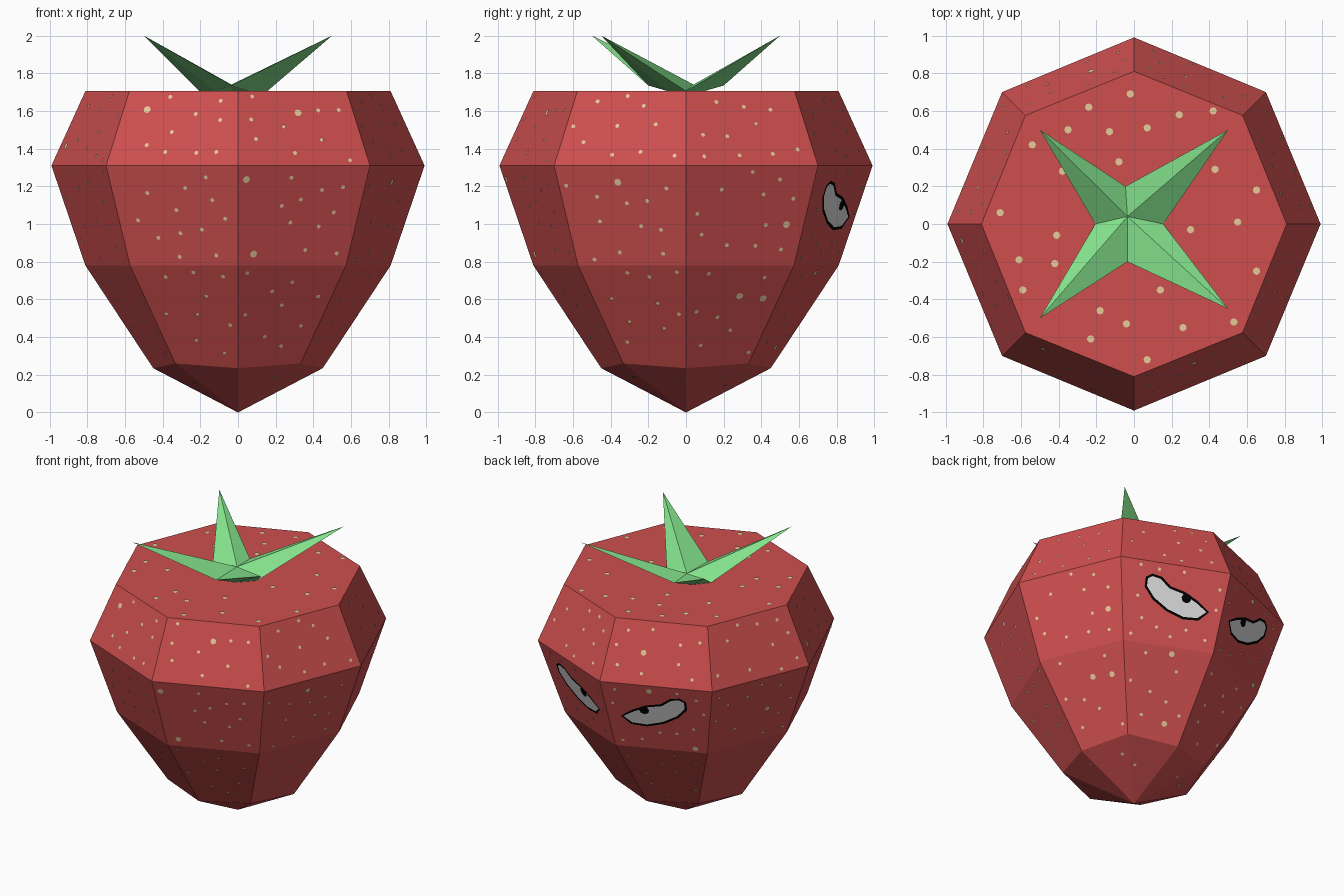
import bpy
import bmesh
import random
from math import cos, sin, tau
from mathutils import Vector

random.seed(4)
cube = bpy.data.objects.get("Cube")
if cube:
    bpy.data.objects.remove(cube)


def material(name, rgb):
    mat = bpy.data.materials.new(name)
    mat.use_nodes = True
    color = (*rgb, 1)
    mat.diffuse_color = color
    bsdf = next(n for n in mat.node_tree.nodes if n.type == "BSDF_PRINCIPLED")
    bsdf.inputs["Base Color"].default_value = color
    return mat


RED = material("berry red", (.62, .078, .078))
GREEN = material("leaf green", (.23, .76, .26))
TAN = material("seed tan", (.78, .6, .32))
WHITE = material("eye white", (.7, .7, .7))
BLACK = material("eye black", (0, 0, 0))


def finish(bm, name, *mats):
    mesh = bpy.data.meshes.new(name)
    bm.to_mesh(mesh)
    bm.free()
    for mat in mats:
        mesh.materials.append(mat)
    obj = bpy.data.objects.new(name, mesh)
    bpy.context.collection.objects.link(obj)
    return obj


# Fruit profile: radius and height on the axis points and on the diagonals
SIDES = 8
TOP = 1.705
PROFILE = [((.81, TOP), (.815, TOP)), ((.99, 1.31), (.99, 1.31)),
           ((.81, .78), (.81, .78)), ((.45, .235), (.47, .26))]
rings = []
for pair in PROFILE:
    ring = []
    for i in range(SIDES):
        r, z = pair[i % 2]
        a = tau * i / SIDES
        ring.append(Vector((r * cos(a), r * sin(a), z)))
    rings.append(ring)
rings.append([Vector((0, 0, 0))] * SIDES)

# Faceted fruit body
bm = bmesh.new()
verts = [[bm.verts.new(p) for p in ring] for ring in rings[:-1]]
tip = bm.verts.new((0, 0, 0))
bm.faces.new(verts[0])
for i in range(SIDES):
    j = (i + 1) % SIDES
    for upper, lower in zip(verts, verts[1:]):
        bm.faces.new((upper[i], lower[i], lower[j], upper[j]))
    bm.faces.new((verts[-1][i], tip, verts[-1][j]))
bmesh.ops.recalc_face_normals(bm, faces=bm.faces)
finish(bm, "fruit_body", RED)


def on_facet(tier, side, u, v):
    """Point and outward normal on a side facet; u runs around, v runs down."""
    j = (side + 1) % SIDES
    a, b = rings[tier][side], rings[tier][j]
    c, d = rings[tier + 1][side], rings[tier + 1][j]
    point = a.lerp(b, u).lerp(c.lerp(d, u), v)
    normal = ((c + d) - (a + b)).cross(b - a).normalized()
    return point, normal


def disc(bm, point, normal, radius, lift=.006):
    """Thin flat octagon lying on a surface."""
    turn = normal.to_track_quat("Z", "Y")
    ring = [turn @ Vector((cos(tau * k / 8), sin(tau * k / 8), 0)) * radius
            for k in range(8)]
    return bm.faces.new([bm.verts.new(point + normal * lift + p) for p in ring])


# Seeds on the flat top, in hundredths
TOP_SEEDS = [(-24, 62), (-2, 69), (24, 58), (42, 60), (-35, 50), (-13, 49), (7, 51),
             (-54, 42), (-38, 28), (-8, 33), (43, 29), (65, 18), (-71, 6), (-41, -6),
             (30, -3), (55, 1), (-61, -19), (-42, -21), (65, -25), (-59, -35),
             (14, -35), (-18, -46), (-4, -53), (26, -55), (53, -52), (-23, -61), (7, -72)]
bm = bmesh.new()
for x, y in TOP_SEEDS:
    disc(bm, Vector((x / 100, y / 100, TOP)), Vector((0, 0, 1)), .02)

# Seeds scattered over the side facets, kept apart and clear of the eyes
for side in range(SIDES):
    for tier, count in enumerate((10, 12, 9, 1)):
        placed = []
        for attempt in range(200):
            u, v = random.uniform(.06, .94), random.uniform(.06, .94)
            if tier == 3:
                v *= .5
            away = 1 - u if side == 1 else u
            if tier == 1 and side in (1, 2) and .08 < away < .84 and .1 < v < .7:
                continue
            point, normal = on_facet(tier, side, u, v)
            if len(placed) < count and all((point - q).length > .11 for q in placed):
                placed.append(point)
                disc(bm, point, normal, .02 if random.random() < .06 else .0115)
finish(bm, "seeds", TAN)

# Slanted eyes on the two back facets: distance from the back edge, then depth
EYE = [(.13, .51), (.25, .4), (.39, .31), (.53, .27), (.62, .17), (.71, .15),
       (.77, .2), (.78, .32), (.7, .46), (.55, .58), (.38, .645), (.22, .63)]
for name, side in (("left", 1), ("right", 2)):
    def place(away, v):
        return on_facet(1, side, 1 - away if side == 1 else away, v)

    bm = bmesh.new()
    normal = place(0, 0)[1]
    outline = [bm.verts.new(place(*p)[0] + normal * .005) for p in EYE]
    white = bm.faces.new(outline)
    bm.normal_update()
    if white.normal.dot(normal) < 0:
        white.normal_flip()
    rim = bmesh.ops.inset_individual(bm, faces=[white], thickness=.017)
    for face in rim["faces"]:
        face.material_index = 1
    white.material_index = 0
    finish(bm, name + "_eye", WHITE, BLACK)

    bm = bmesh.new()
    disc(bm, place(.37, .385)[0], normal, .034, .008)
    finish(bm, name + "_pupil", BLACK)

# Four-pointed leaf crown with ridged tops and a shallow keel underneath
tips = [(.5, .5), (-.5, .5), (-.5, -.5), (.5, -.45)]
notches = [(.155, 0, TOP), (-.045, .2, 1.735), (-.205, 0, TOP), (-.035, -.2, 1.735)]
bm = bmesh.new()
crown = bm.verts.new((-.035, .04, 1.74))
base = bm.verts.new((-.035, 0, TOP + .001))
notch = [bm.verts.new(p) for p in notches]
for i, (x, y) in enumerate(tips):
    a, b = notch[i], notch[(i + 1) % 4]
    point = bm.verts.new((x, y, 2))
    middle = (a.co + b.co) / 2
    keel = bm.verts.new((middle.x, middle.y, TOP + .001))
    for low, high in ((a, point), (point, b)):
        bm.faces.new((crown, low, high))
        bm.faces.new((keel, high, low))
    bm.faces.new((base, keel, a))
    bm.faces.new((base, b, keel))
bmesh.ops.recalc_face_normals(bm, faces=bm.faces)
finish(bm, "leaf_crown", GREEN)
